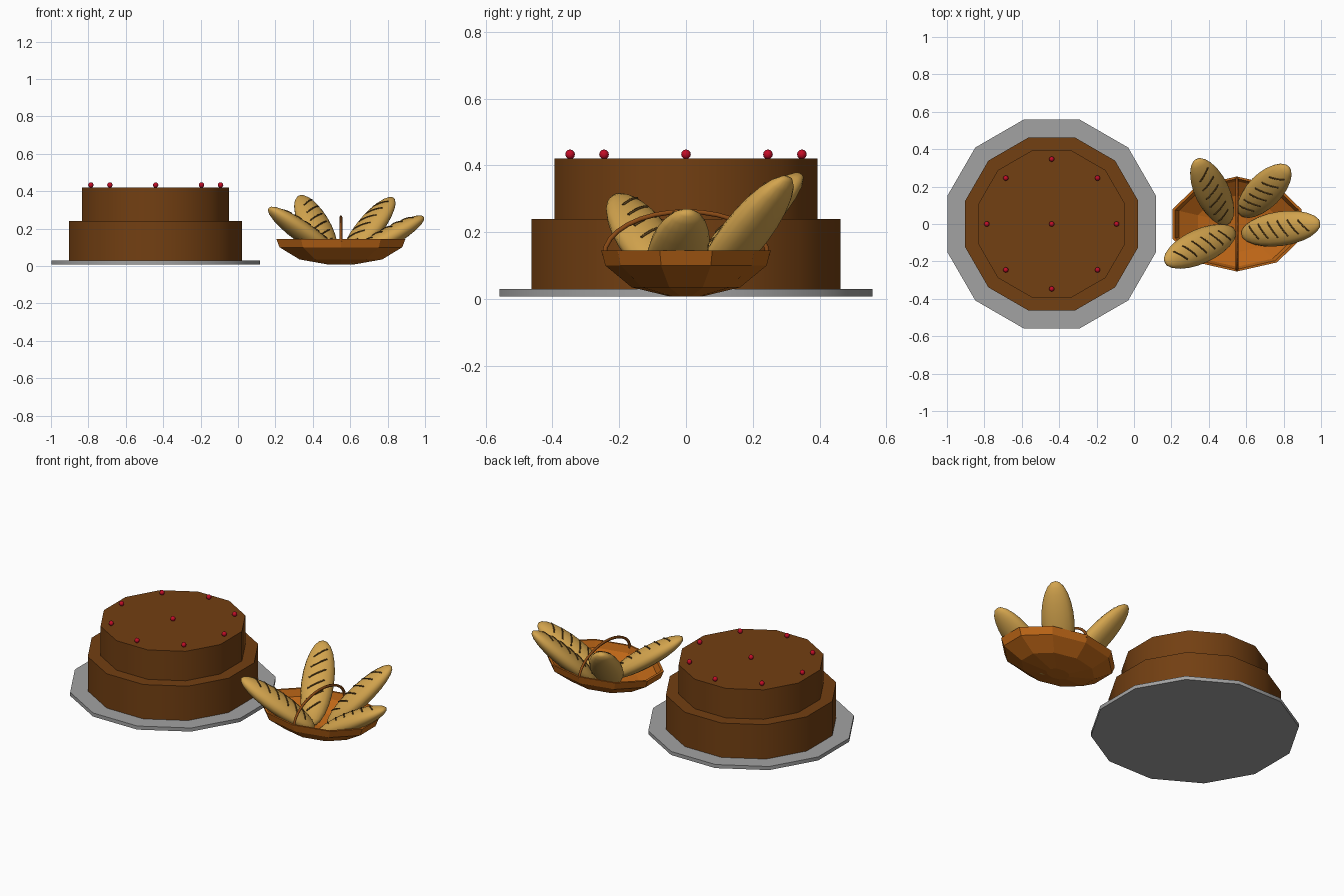
import bpy, bmesh, math
from mathutils import Matrix, Vector

if "Cube" in bpy.data.objects:
    bpy.data.objects.remove(bpy.data.objects["Cube"])


def material(name, rgb):
    m = bpy.data.materials.new(name)
    m.diffuse_color = (*rgb, 1)
    m.use_nodes = True
    m.node_tree.nodes["Principled BSDF"].inputs["Base Color"].default_value = m.diffuse_color
    return m


CHOCOLATE = material("chocolate", (0.17, 0.05, 0.006))
STEEL = material("plate_grey", (0.36, 0.36, 0.36))
CHERRY = material("cherry_red", (0.55, 0.004, 0.02))
WICKER = material("wicker_orange", (0.50, 0.13, 0.008))
TRIM = material("handle_brown", (0.26, 0.07, 0.008))
CRUST = material("crust_gold", (0.65, 0.37, 0.075))
SCORE = material("score_brown", (0.12, 0.06, 0.012))


def finish(bm, name, mat, angle=35):
    me = bpy.data.meshes.new(name)
    bmesh.ops.recalc_face_normals(bm, faces=bm.faces)
    bm.to_mesh(me)
    bm.free()
    me.materials.append(mat)
    ob = bpy.data.objects.new(name, me)
    bpy.context.collection.objects.link(ob)
    if angle:
        bpy.ops.object.select_all(action='DESELECT')
        bpy.context.view_layer.objects.active = ob
        ob.select_set(True)
        bpy.ops.object.shade_smooth_by_angle(angle=math.radians(angle))
    return ob


def lathe(name, mat, profile, sides, turn, centre, sx=1, sy=1, angle=35):
    """Spin (radius, z) points round a vertical axis, capping both ends."""
    bm = bmesh.new()
    rings = []
    for r, z in profile:
        ring = []
        for i in range(sides):
            a = math.radians(turn) + math.tau * i / sides
            ring.append(bm.verts.new((centre + r * sx * math.cos(a), r * sy * math.sin(a), z)))
        rings.append(ring)
    for lo, hi in zip(rings, rings[1:]):
        for i in range(sides):
            j = (i + 1) % sides
            bm.faces.new((lo[i], lo[j], hi[j], hi[i]))
    bm.faces.new(rings[0][::-1])
    bm.faces.new(rings[-1])
    return finish(bm, name, mat, angle)


def tubes(name, mat, paths, radius):
    """Round rods following lists of points."""
    cu = bpy.data.curves.new(name, 'CURVE')
    cu.dimensions = '3D'
    cu.bevel_depth = radius
    cu.bevel_resolution = 1
    cu.use_fill_caps = True
    for path in paths:
        sp = cu.splines.new('POLY')
        sp.points.add(len(path) - 1)
        for p, co in zip(sp.points, path):
            p.co = (*co, 1)
    cu.materials.append(mat)
    ob = bpy.data.objects.new(name, cu)
    bpy.context.collection.objects.link(ob)
    bpy.ops.object.select_all(action='DESELECT')
    bpy.context.view_layer.objects.active = ob
    ob.select_set(True)
    bpy.ops.object.convert(target='MESH')


# Plate and two-tier cake
CAKE_X = -0.44
lathe("plate", STEEL, [(0.578, 0.008), (0.578, 0.03)], 12, 15, CAKE_X)
lathe("cake", CHOCOLATE, [(0.479, 0.03), (0.479, 0.24), (0.407, 0.24), (0.407, 0.42)],
      12, 15, CAKE_X)

# Cherries: one in the middle, eight round the rim
spots = [(0, 0)] + [(0.347 * math.cos(k * math.pi / 4), 0.347 * math.sin(k * math.pi / 4))
                    for k in range(8)]
for k, (x, y) in enumerate(spots):
    bm = bmesh.new()
    bmesh.ops.create_uvsphere(bm, u_segments=8, v_segments=6, radius=0.0145,
                              matrix=Matrix.Translation((CAKE_X + x, y, 0.433)))
    finish(bm, f"cherry_{k}", CHERRY, 60)

# Hollow ten-sided basket: outside up to the rim, then down the inside
BASKET_X = 0.55
lathe("basket", WICKER,
      [(0.2, 0.008), (0.64, 0.035), (0.95, 0.1), (1, 0.145),
       (0.955, 0.145), (0.9, 0.105), (0.6, 0.048), (0.18, 0.022)],
      10, 18, BASKET_X, 0.363, 0.254, angle=0)

# Arched handle
arch = [(BASKET_X, 0.245 * math.cos(math.pi * i / 16), 0.13 + 0.132 * math.sin(math.pi * i / 16))
        for i in range(17)]
tubes("basket_handle", TRIM, [arch], 0.008)

# Loaves: base point and tip point of each
LOAVES = [((0.50, 0.00, 0.03), (0.335, 0.345, 0.375)),
          ((0.54, -0.035, 0.04), (0.165, -0.205, 0.31)),
          ((0.57, 0.05, 0.03), (0.825, 0.305, 0.365)),
          ((0.575, -0.055, 0.02), (0.995, 0.005, 0.262))]
HALF_W, HALF_T = 0.092, 0.054
for n, (base, tip) in enumerate(LOAVES):
    base, tip = Vector(base), Vector(tip)
    along = (tip - base).normalized()
    side = Vector((0, 0, 1)).cross(along).normalized()
    up = along.cross(side)
    frame = Matrix((along * (tip - base).length / 2, side * HALF_W, up * HALF_T)).transposed()
    place = Matrix.Translation((base + tip) / 2) @ frame.to_4x4()
    bm = bmesh.new()
    bmesh.ops.create_uvsphere(bm, u_segments=16, v_segments=12, radius=1,
                              matrix=place @ Matrix.Rotation(math.pi / 2, 4, 'Y'))
    finish(bm, f"loaf_{n}", CRUST, 60)
    # Diagonal scores hugging the top of the crust
    scores = []
    for k in range(6):
        path = []
        for i in range(7):
            s = i / 3 - 1
            u, v = -0.6 + 0.25 * k + 0.11 * s, -0.5 * s
            v *= math.sqrt(1 - (-0.6 + 0.25 * k) ** 2)
            path.append(place @ Vector((u, v, math.sqrt(max(0, 1 - u * u - v * v)))))
        scores.append(path)
    tubes(f"loaf_scores_{n}", SCORE, scores, 0.004)
